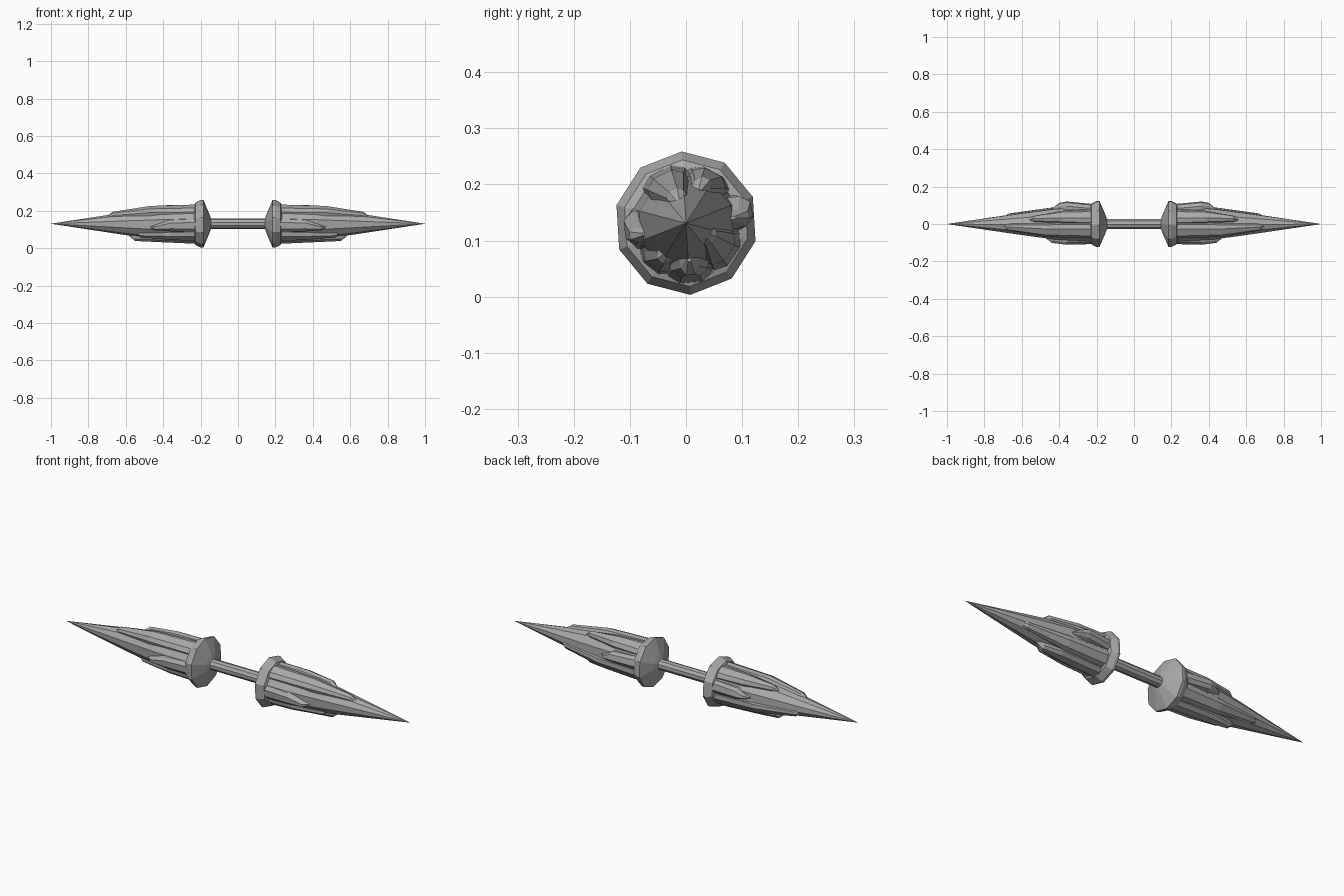
import bpy, bmesh, math

if "Cube" in bpy.data.objects:
    bpy.data.objects.remove(bpy.data.objects["Cube"])

AXIS_Z = 0.131
SIDES = 10
TURN = math.radians(93.5)

stone = bpy.data.materials.new("grey stone")
stone.use_nodes = True
stone.diffuse_color = (0.4, 0.4, 0.4, 1)
stone.node_tree.nodes["Principled BSDF"].inputs["Base Color"].default_value = (0.4, 0.4, 0.4, 1)


def polar(x, r, a):
    return (x, r * math.cos(a), AXIS_Z + r * math.sin(a))


def finish(name, bm):
    bmesh.ops.remove_doubles(bm, verts=bm.verts, dist=0.0001)
    bmesh.ops.recalc_face_normals(bm, faces=bm.faces)
    mesh = bpy.data.meshes.new(name)
    bm.to_mesh(mesh)
    bm.free()
    mesh.materials.append(stone)
    ob = bpy.data.objects.new(name, mesh)
    bpy.context.collection.objects.link(ob)


def skin(name, loops):
    """Bridge a row of closed loops and cap both ends."""
    bm = bmesh.new()
    rings = [[bm.verts.new(p) for p in loop] for loop in loops]
    n = len(rings[0])
    for a, b in zip(rings, rings[1:]):
        for i in range(n):
            j = (i + 1) % n
            bm.faces.new((a[i], a[j], b[j], b[i]))
    bm.faces.new(rings[0])
    bm.faces.new(rings[-1])
    finish(name, bm)


def lathe(name, profile, side=1):
    skin(name, [[polar(side * x, r, TURN + i * math.tau / SIDES) for i in range(SIDES)]
                for x, r in profile])


def shard(name, angle, side, shoulder, end, r_base, r_shoulder, r_end, width, skew):
    """Faceted crystal plate lying along the spike, pointed at its outer end."""
    a = math.radians(angle)
    loops = []
    rows = ((0.22, r_base, width, 0), (shoulder, r_shoulder, width * 0.85, 0),
            (end - 0.03, r_end + 0.008, width * 0.4, skew), (end, r_end - 0.015, width * 0.12, skew))
    for x, r, w, s in rows:
        c, n = math.cos(a), math.sin(a)
        section = ((r * 0.5, -w * 1.1), (r * 0.86, -w), (r, -w * 0.5),
                   (r, w * 0.5), (r * 0.86, w), (r * 0.5, w * 1.1))
        loops.append([(side * x, u * c - (v + s) * n, AXIS_Z + u * n + (v + s) * c)
                      for u, v in section])
    skin(name, loops)


# Central grip
lathe("grip_rod", [(-0.17, 0.028), (0.17, 0.028)])

# angle, shoulder, end, base / shoulder / end radius, half width, skew
SHARDS = {
    "upper_back_shard": (62, 0.38, 0.56, 0.104, 0.103, 0.080, 0.040, 0.006),
    "upper_front_shard": (116, 0.47, 0.70, 0.104, 0.097, 0.056, 0.042, -0.005),
    "front_shard": (186, 0.36, 0.47, 0.106, 0.110, 0.094, 0.036, 0.012),
    "lower_front_shard": (232, 0.36, 0.55, 0.102, 0.098, 0.074, 0.036, 0.006),
    "bottom_shard": (275, 0.45, 0.58, 0.106, 0.096, 0.084, 0.040, 0.0),
    "lower_back_shard": (325, 0.45, 0.70, 0.104, 0.094, 0.052, 0.040, 0.004),
    "back_shard": (12, 0.36, 0.43, 0.106, 0.120, 0.104, 0.032, -0.008),
}

# Mirrored spikes with their collars and crystal plates
for side, label in ((1, "left"), (-1, "right")):
    lathe(label + "_collar", [(0.145, 0.028), (0.153, 0.052), (0.185, 0.128), (0.198, 0.128),
                              (0.228, 0.113), (0.234, 0.098)], side)
    lathe(label + "_spike", [(0.22, 0.098), (0.42, 0.086), (0.60, 0.061), (1.0, 0.0003)], side)
    for name, (ang, sh, end, rb, rs, re, w, skew) in SHARDS.items():
        shard(label + "_" + name, ang, side, sh, end, rb, rs, re, w, skew)
